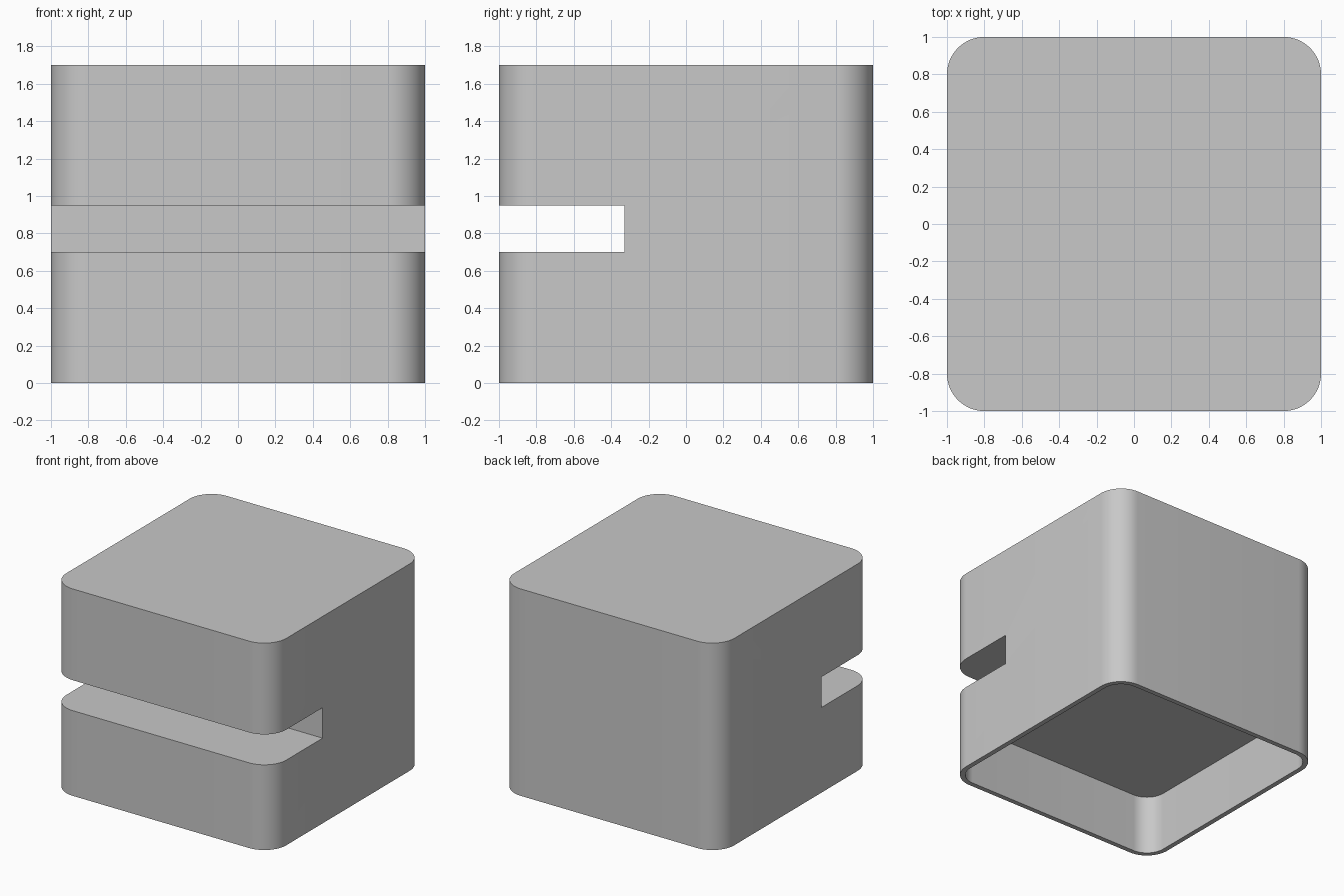
import bpy
import bmesh
from math import cos, sin, pi

cube = bpy.data.objects.get("Cube")
if cube:
    bpy.data.objects.remove(cube, do_unlink=True)

HEIGHT, RADIUS, WALL = 1.7, 0.2, 0.04
SLOT_BOTTOM, SLOT_TOP, SLOT_BACK = 0.7, 0.95, -0.33
CAVITY_TOP = 0.49
STEPS = 16

grey = bpy.data.materials.new("plain grey")
grey.use_nodes = True
colour = (0.58, 0.58, 0.58, 1)
grey.diffuse_color = colour
grey.node_tree.nodes["Principled BSDF"].inputs["Base Color"].default_value = colour


def rounded_block(name, half, radius, z0, z1):
    """Upright square prism with rounded vertical corners."""
    bm = bmesh.new()
    ring = []
    for corner, (sx, sy) in enumerate([(1, 1), (-1, 1), (-1, -1), (1, -1)]):
        for i in range(STEPS + 1):
            a = (corner + i / STEPS) * pi / 2
            ring.append(bm.verts.new((sx * (half - radius) + radius * cos(a),
                                      sy * (half - radius) + radius * sin(a), z0)))
    base = bm.faces.new(ring)
    top = bmesh.ops.extrude_face_region(bm, geom=[base])["geom"]
    bmesh.ops.translate(bm, vec=(0, 0, z1 - z0),
                        verts=[v for v in top if isinstance(v, bmesh.types.BMVert)])
    bmesh.ops.recalc_face_normals(bm, faces=bm.faces)
    mesh = bpy.data.meshes.new(name)
    bm.to_mesh(mesh)
    bm.free()
    mesh.materials.append(grey)
    obj = bpy.data.objects.new(name, mesh)
    bpy.context.collection.objects.link(obj)
    return obj


def cut(target, cutter):
    mod = target.modifiers.new("cut " + cutter.name, 'BOOLEAN')
    mod.operation = 'DIFFERENCE'
    mod.solver = 'EXACT'
    mod.object = cutter
    bpy.context.view_layer.objects.active = target
    bpy.ops.object.modifier_apply(modifier=mod.name)
    bpy.data.objects.remove(cutter, do_unlink=True)


# Main body
body = rounded_block("body", 1, RADIUS, 0, HEIGHT)

# Hollow underside
cut(body, rounded_block("cavity_cutter", 1 - WALL, RADIUS - WALL, -0.2, CAVITY_TOP))

# Slot across the front, open on both sides
front = -1.2
bpy.ops.mesh.primitive_cube_add(
    size=1, location=(0, (front + SLOT_BACK) / 2, (SLOT_BOTTOM + SLOT_TOP) / 2))
slot = bpy.context.object
slot.name = "slot_cutter"
slot.scale = (3, SLOT_BACK - front, SLOT_TOP - SLOT_BOTTOM)
slot.data.materials.append(grey)
bpy.context.view_layer.update()
cut(body, slot)

# Smooth corners, sharp edges
bpy.ops.object.select_all(action='DESELECT')
body.select_set(True)
bpy.context.view_layer.objects.active = body
bpy.ops.object.shade_smooth_by_angle(angle=pi / 6)
